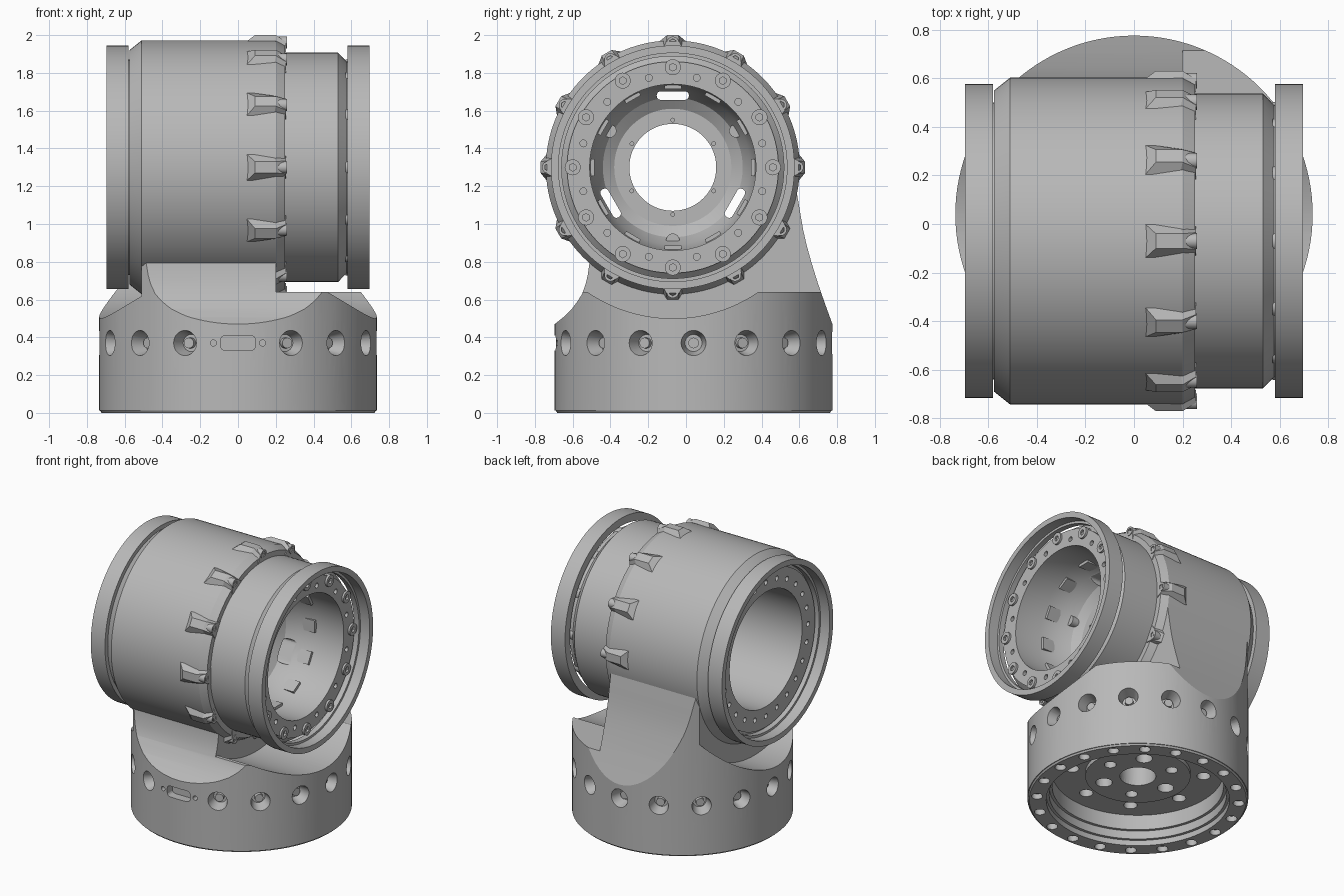
import bpy, bmesh
from math import sin, cos, pi, radians
from mathutils import Vector, Matrix

old = bpy.data.objects.get("Cube")
if old:
    bpy.data.objects.remove(old, do_unlink=True)

grey = bpy.data.materials.new("cast grey")
grey.use_nodes = True
grey.diffuse_color = (0.48, 0.48, 0.48, 1)
grey.node_tree.nodes["Principled BSDF"].inputs["Base Color"].default_value = grey.diffuse_color

BY = 0.04                       # base axis, y
AY, AZ = -0.07, 1.30            # drum axis, y and z
UP, SIDE = Vector((0, 0, 1)), Vector((1, 0, 0))


def finish(name, bm):
    bmesh.ops.recalc_face_normals(bm, faces=bm.faces)
    mesh = bpy.data.meshes.new(name)
    bm.to_mesh(mesh)
    bm.free()
    ob = bpy.data.objects.new(name, mesh)
    bpy.context.collection.objects.link(ob)
    mesh.materials.append(grey)
    return ob


def add_cyl(bm, start, direction, depth, r1, r2=None, seg=32):
    d = Vector(direction).normalized()
    m = Matrix.Translation(Vector(start) + d * depth / 2) @ d.to_track_quat('Z', 'Y').to_matrix().to_4x4()
    bmesh.ops.create_cone(bm, cap_ends=True, segments=seg, radius1=r1,
                          radius2=r1 if r2 is None else r2, depth=depth, matrix=m)


def add_box(bm, centre, size, turn=Matrix()):
    m = Matrix.Translation(centre) @ turn @ Matrix.Diagonal((*size, 1))
    bmesh.ops.create_cube(bm, size=1, matrix=m)


def add_prism(bm, points, vec):
    face = bm.faces.new([bm.verts.new(p) for p in points])
    out = bmesh.ops.extrude_face_region(bm, geom=[face])
    bmesh.ops.translate(bm, vec=vec, verts=[g for g in out['geom'] if isinstance(g, bmesh.types.BMVert)])


def add_slot(bm, centre, across, up, depth, width, height, r):
    """Rounded bar, its corners of radius r."""
    pts = []
    for k in range(4):
        sx, sy = (1, -1, -1, 1)[k], (1, 1, -1, -1)[k]
        for i in range(5):
            a = (k + i / 4) * pi / 2
            pts.append(centre + across * (sx * (width / 2 - r) + r * cos(a)) +
                       up * (sy * (height / 2 - r) + r * sin(a)))
    add_prism(bm, pts, depth)


def lathe(name, profile, place, seg=128):
    """Closed (along, radius) profile turned about an axis."""
    bm = bmesh.new()
    rings = [[bm.verts.new(place(a, r, 2 * pi * k / seg)) for a, r in profile] for k in range(seg)]
    n = len(profile)
    for k in range(seg):
        p, q = rings[k], rings[(k + 1) % seg]
        for i in range(n):
            j = (i + 1) % n
            bm.faces.new((p[i], p[j], q[j], q[i]))
    return finish(name, bm)


def on_drum(x, r, a):
    return Vector((x, AY + r * cos(a), AZ + r * sin(a)))


def on_base(z, r, a):
    return Vector((r * cos(a), BY + r * sin(a), z))


def cut(ob, bm, operation='DIFFERENCE'):
    tool = finish("cutter", bm)
    tool.hide_render = True
    mod = ob.modifiers.new("cut", 'BOOLEAN')
    mod.operation, mod.solver, mod.object, mod.use_self = operation, 'EXACT', tool, True
    bpy.context.view_layer.objects.active = ob
    bpy.ops.object.modifier_apply(modifier=mod.name)
    bpy.data.objects.remove(tool, do_unlink=True)


# Base housing: side profile of the neck, trimmed by the round base
bm = bmesh.new()
side = [(-0.8, 0), (-0.8, 0.4), (-0.695, 0.47), (-0.645, 0.51), (-0.605, 0.55), (-0.575, 0.59), (-0.55, 0.63),
        (-0.532, 0.68), (-0.52, 0.73), (-0.51, 0.8), (-0.5, 1.2), (0.58, 1.2), (0.598, 1.1), (0.608, 1.04),
        (0.62, 0.97), (0.638, 0.89), (0.663, 0.8), (0.697, 0.69), (0.735, 0.58), (0.775, 0.47), (0.8, 0.4), (0.8, 0)]
add_prism(bm, [(-0.8, y, z) for y, z in side], (1.6, 0, 0))
housing = finish("base_housing", bm)
bm = bmesh.new()
add_cyl(bm, (0, BY, 0.012), UP, 1.5, 0.735, seg=128)
add_cyl(bm, (0, BY, 0), UP, 0.02, 0.722, 0.735, seg=128)
cut(housing, bm, 'INTERSECT')

# Clearance scoops beside the neck, and the flat shoulder
for x, d in ((0.2, 1), (-0.51, -1)):
    bm = bmesh.new()
    add_cyl(bm, (x, AY, AZ), (d, 0, 0), 1, 0.8, seg=128)
    cut(housing, bm)
bm = bmesh.new()
add_box(bm, (0.7, 0, 1.14), (1, 3, 1))
cut(housing, bm)
bm = bmesh.new()
add_cyl(bm, (-1, AY, AZ), SIDE, 2, 0.63, seg=96)
cut(housing, bm)

# Hollow underside
for depth, r in ((0.04, 0.61), (0.1, 0.59), (0.21, 0.57)):
    bm = bmesh.new()
    add_cyl(bm, (0, BY, -0.1), UP, depth + 0.1, r, seg=96)
    cut(housing, bm)


def floor_holes(bm, z, depth):
    add_cyl(bm, (0, BY, z), UP, depth, 0.12)
    for k in range(6):
        add_cyl(bm, on_base(z, 0.24, k * pi / 3), UP, depth, 0.055 if k % 2 else 0.04)


# Side screw pockets, rim holes, floor holes and the connector slot
bm = bmesh.new()
floor_holes(bm, 0.15, 0.2)
for k in range(8):
    add_cyl(bm, on_base(0.15, 0.44, k * pi / 4 + 0.2), UP, 0.12, 0.045)
for k in range(20):
    add_cyl(bm, on_base(-0.05, 0.672, k * pi / 10), UP, 0.09, 0.037, seg=24)
for k in range(16):
    a = k * pi / 8
    if k != 12:
        add_cyl(bm, on_base(0.37, 0.76, a), (-cos(a), -sin(a), 0), 0.11, 0.073, 0.045)
for s in (-1, 1):
    add_cyl(bm, (s * 0.13, -0.75, 0.37), (0, 1, 0), 0.12, 0.016)
add_slot(bm, Vector((0, -0.75, 0.37)), SIDE, UP, (0, 0.12, 0), 0.185, 0.08, 0.025)
cut(housing, bm)

# Screws in the side pockets
bm = bmesh.new()
for k in range(16):
    a = k * pi / 8
    if k != 12:
        add_cyl(bm, on_base(0.37, 0.64, a), (cos(a), sin(a), 0), 0.04, 0.028)
side_screws = finish("side_screws", bm)

# Hub plate in the base
hub = lathe("base_hub_plate", [(0.18, 0.05), (0.18, 0.35), (0.22, 0.35), (0.22, 0.05)], on_base)
bm = bmesh.new()
floor_holes(bm, 0.1, 0.2)
cut(hub, bm)

# Drum: outer shell, both bores and the dished inner wall
drum = lathe("drum", [
    (-0.6, 0.42), (-0.6, 0.57), (-0.575, 0.57), (-0.575, 0.62), (-0.51, 0.672), (0.2, 0.672), (0.25, 0.645),
    (0.25, 0.607), (0.53, 0.607), (0.575, 0.56), (0.6, 0.56), (0.6, 0.44), (0.4, 0.44), (0.26, 0.41), (0.18, 0.37),
    (0.14, 0.31), (0.14, 0.23), (0.08, 0.23), (0.08, 0.42)], on_drum)
bm = bmesh.new()
for k in range(12):
    add_cyl(bm, on_drum(0.55, 0.49, (k + 0.5) * pi / 6), SIDE, 0.1, 0.018, seg=24)
for k in range(24):
    add_cyl(bm, on_drum(-0.65, 0.49, k * pi / 12), SIDE, 0.1, 0.018, seg=24)
for k in range(3):
    a = pi / 2 + k * 2 * pi / 3
    add_slot(bm, on_drum(0, 0.38, a), Vector((0, -sin(a), cos(a))), Vector((0, cos(a), sin(a))),
             (0.45, 0, 0), 0.17, 0.045, 0.02)
for k in range(6):
    add_cyl(bm, on_drum(0.11, 0.25, pi / 2 + k * pi / 3), SIDE, 0.1, 0.01, seg=12)
cut(drum, bm)

# Flared lugs around the drum, with socket screws
bm, screws = bmesh.new(), bmesh.new()
for k in range(12):
    a = k * pi / 6
    t = Vector((0, -sin(a), cos(a)))
    foot = [(0.03, 0.655, 0.085), (0.19, 0.655, 0.06), (0.255, 0.61, 0.06)]
    top = [(0.09, 0.70, 0.03), (0.2, 0.70, 0.03), (0.255, 0.665, 0.035)]
    (l0, r0), (l1, r1) = [[[bm.verts.new(on_drum(x, r, a) + t * w * s) for x, r, w in row] for s in (-1, 1)]
                          for row in (foot, top)]
    for lo, hi in ((l0, l1), (r0, r1)):
        for i in (0, 1):
            bm.faces.new((lo[i], lo[i + 1], hi[i + 1], hi[i]))
    for p, q in ((l0, r0), (l1, r1)):
        for i in (0, 1):
            bm.faces.new((p[i], p[i + 1], q[i + 1], q[i]))
    bm.faces.new((l0[0], l1[0], r1[0], r0[0]))
    bm.faces.new((l0[2], l1[2], r1[2], r0[2]))
    add_cyl(screws, on_drum(0.2, 0.66, a), SIDE, 0.06, 0.032)
    add_cyl(screws, on_drum(0.57, 0.53, a), SIDE, 0.045, 0.042)
lugs = finish("drum_lugs", bm)
drum_screws = finish("drum_screws", screws)
bm = bmesh.new()
for k in range(12):
    for x, r in ((0.235, 0.66), (0.595, 0.53)):
        add_cyl(bm, on_drum(x, r, k * pi / 6), SIDE, 0.05, 0.02, seg=6)
cut(drum_screws, bm)

# Inner teeth and mounting posts of the open side
bm = bmesh.new()
for k in range(12):
    a = k * pi / 6
    add_box(bm, on_drum(0.29, 0.435, a), (0.18, 0.09, 0.04), Matrix.Rotation(a - pi / 2, 4, 'X'))
for k in range(3):
    add_cyl(bm, on_drum(0.12, 0.385, pi / 6 + k * 2 * pi / 3), SIDE, 0.1, 0.035)
teeth = finish("inner_teeth", bm)

# Thin end rings, standing clear of the drum
rings = [lathe(side_name + "_end_ring", [(s * x, r) for x, r in (
    (0.58, 0.588), (0.58, 0.645), (0.695, 0.645), (0.695, 0.605), (0.62, 0.605), (0.62, 0.588))], on_drum)
    for side_name, s in (("left", 1), ("right", -1))]

for ob in [housing, side_screws, hub, drum, lugs, drum_screws, teeth] + rings:
    bpy.ops.object.select_all(action='DESELECT')
    ob.select_set(True)
    bpy.context.view_layer.objects.active = ob
    bpy.ops.object.shade_smooth_by_angle(angle=radians(16))
